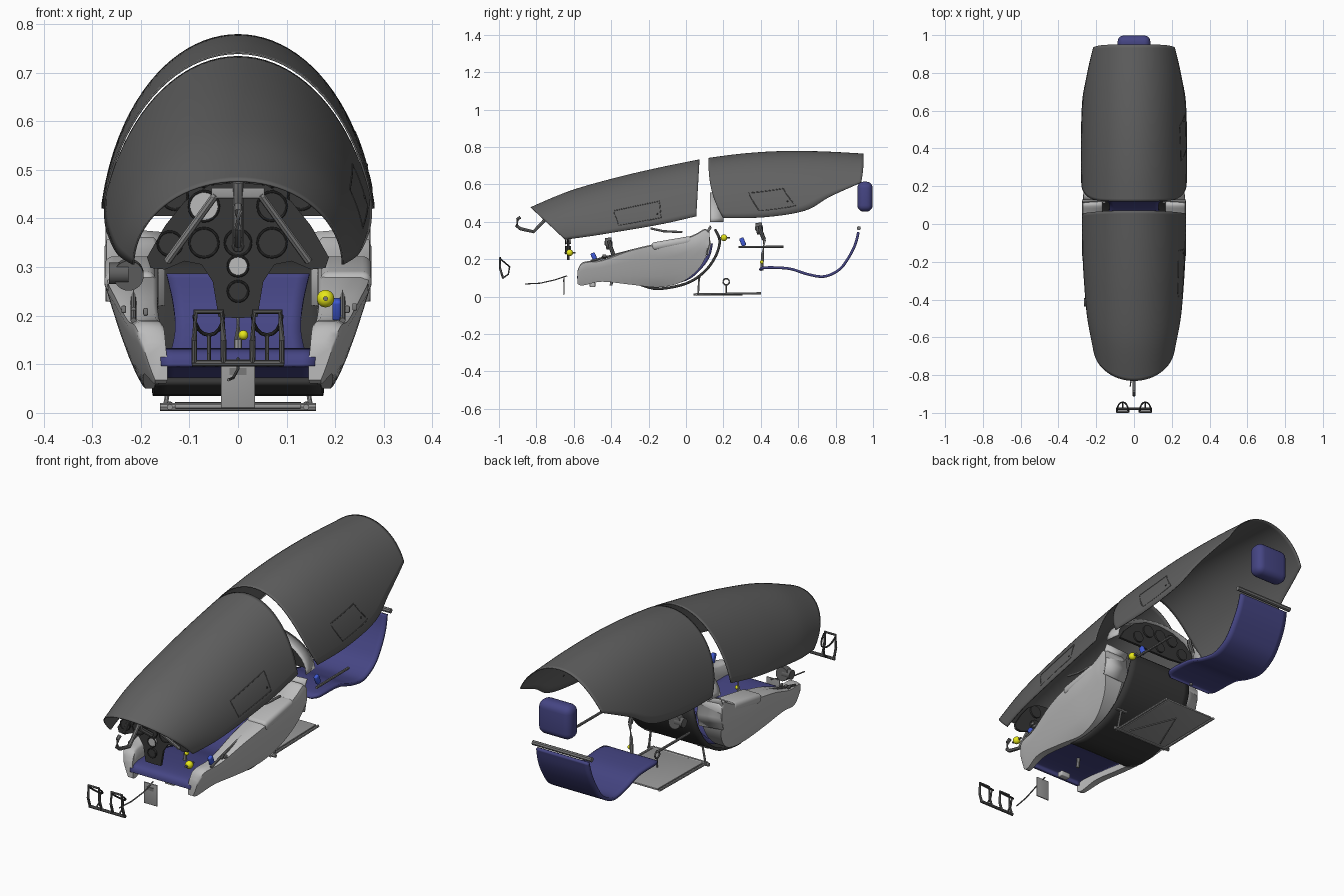
import bpy, bmesh, math
from mathutils import Vector

if "Cube" in bpy.data.objects:
    bpy.data.objects.remove(bpy.data.objects["Cube"])

def mat(name, r, g, b):
    m = bpy.data.materials.new(name)
    m.diffuse_color = (r, g, b, 1)
    m.use_nodes = True
    m.node_tree.nodes["Principled BSDF"].inputs["Base Color"].default_value = m.diffuse_color
    return m

DARK = mat("canopy_grey", .12, .12, .12)
BLACK = mat("black", .038, .038, .038)
LIGHT = mat("light_grey", .5, .5, .5)
METAL = mat("metal_grey", .32, .32, .32)
MID = mat("mid_grey", .19, .19, .19)
BLUE = mat("cushion_blue", .06, .06, .23)
YELLOW = mat("yellow", .8, .8, .01)
BRIGHT = mat("handle_blue", .05, .1, .65)

def finish(name, bm, m, angle=40):
    bmesh.ops.recalc_face_normals(bm, faces=bm.faces)
    me = bpy.data.meshes.new(name)
    bm.to_mesh(me)
    bm.free()
    ob = bpy.data.objects.new(name, me)
    bpy.context.collection.objects.link(ob)
    me.materials.append(m)
    bpy.ops.object.select_all(action='DESELECT')
    ob.select_set(True)
    bpy.context.view_layer.objects.active = ob
    bpy.ops.object.shade_smooth_by_angle(angle=math.radians(angle))
    return ob

def spline(rows, t):
    # Catmull-Rom through rows of numbers, t in 0..len-1
    i = min(int(t), len(rows) - 2)
    f = t - i
    p = [rows[max(0, min(len(rows) - 1, i + k))] for k in (-1, 0, 1, 2)]
    return [.5 * (2*b + (c-a)*f + (2*a-5*b+4*c-d)*f*f + (3*b-a-3*c+d)*f**3)
            for a, b, c, d in zip(*p)]

def grid(name, rings, m, closed=False, thick=0, angle=40):
    bm = bmesh.new()
    vs = [[bm.verts.new(p) for p in r] for r in rings]
    n = len(rings[0])
    for a, b in zip(vs, vs[1:]):
        for j in range(n if closed else n - 1):
            k = (j + 1) % n
            bm.faces.new((a[j], a[k], b[k], b[j]))
    if closed:
        bm.faces.new(vs[0])
        bm.faces.new(vs[-1])
    ob = finish(name, bm, m, angle)
    if thick:
        s = ob.modifiers.new("thickness", 'SOLIDIFY')
        s.thickness, s.offset = thick, 0
    return ob

def tube(name, pts, r, m, cyclic=False):
    rings = []
    pts = [Vector(p) for p in pts]
    n = len(pts)
    for i, p in enumerate(pts):
        if cyclic:
            d = pts[(i+1) % n] - pts[i-1]
        else:
            d = pts[min(i+1, n-1)] - pts[max(i-1, 0)]
        q = d.to_track_quat('Z', 'Y')
        k = 24 if r > .015 else 8
        rings.append([p + q @ Vector((r*math.cos(a*math.tau/k), r*math.sin(a*math.tau/k), 0)) for a in range(k)])
    if cyclic:
        rings.append(rings[0])
    return grid(name, rings, m, True)

def box(name, c, size, m, bevel=0, rx=0, seg=3):
    bm = bmesh.new()
    bmesh.ops.create_cube(bm, size=1)
    bmesh.ops.scale(bm, vec=size, verts=bm.verts)
    if bevel:
        bmesh.ops.bevel(bm, geom=bm.edges[:], offset=bevel, segments=seg, profile=.5, affect='EDGES')
    ob = finish(name, bm, m)
    ob.location = c
    ob.rotation_euler.x = rx
    return ob

def ball(name, c, r, m):
    bm = bmesh.new()
    bmesh.ops.create_uvsphere(bm, u_segments=20, v_segments=12, radius=r)
    finish(name, bm, m).location = c

# Canopies: elliptical sections between a crown line and a sill line
# row: crown y, crown z, sill y, sill z, ellipse centre z, half width
def canopy_point(rows, power, u, v):
    yt, zt, yb, zb, zc, w = spline(rows, u)
    amax = math.acos(max(0, min(1, (zb - zc) / (zt - zc))))
    a = amax * v
    z = zc + (zt - zc) * math.cos(a)
    f = min(1, max(0, (zt - z) / (zt - zb)))
    return Vector((w * math.sin(a), yt + (yb - yt) * f ** power, z))

FRONT = [(-.83, .477, -.647, .305, .305, .215), (-.62, .564, -.5, .325, .305, .246),
         (-.38, .633, -.3, .358, .303, .267), (-.15, .687, -.12, .39, .3, .28),
         (.072, .732, .055, .43, .3, .287)]
REAR = [(.12, .74, .2, .42, .33, .284), (.3, .763, .42, .425, .34, .285),
        (.5, .776, .636, .46, .35, .283), (.72, .775, .77, .535, .37, .276),
        (.95, .763, .936, .61, .4, .262)]
for nm, rows, pw, (u0, u1, v0, v1) in (("front", FRONT, 1, (1.75, 2.95, .74, .93)),
                                       ("rear", REAR, 2.5, (1.0, 1.9, .76, .94))):
    rings = []
    for i in range(33):
        r = [canopy_point(rows, pw, i / 8, j / 20) for j in range(21)]
        rings.append([Vector((-p.x, p.y, p.z)) for p in r[:0:-1]] + r)
    grid(nm + "_canopy", rings, DARK, thick=.004)
    # sliding window outline and small knob on the right side only
    path = []
    for (a, b), (c, d) in (((u0, v0), (u1, v0)), ((u1, v0), (u1, v1)), ((u1, v1), (u0, v1)), ((u0, v1), (u0, v0))):
        path += [canopy_point(rows, pw, a + (c-a)*k/6, b + (d-b)*k/6) for k in range(6)]
    tube(nm + "_window_frame", [p + Vector((.001, 0, 0)) for p in path], .0025, DARK, True)
    ball(nm + "_window_knob", canopy_point(rows, pw, u1 - .1, v1 - .05), .005, BLACK)

# Front cockpit side consoles; row: y, top z, bottom z, width factor
TUB = [(-.58, .14, .068, .84), (-.55, .185, .06, .87), (-.45, .197, .08, .92), (-.3, .25, .065, .97),
       (-.15, .285, .05, 1), (-.03, .305, .075, 1), (.05, .335, .13, 1), (.1, .362, .2, 1), (.125, .345, .29, 1)]
def outer(z):
    return .19 + .085 * min(1, max(0, (z - .05) / .22)) ** .75
for s in (-1, 1):
    side = "right" if s > 0 else "left"
    rings = []
    for i in range(41):
        y, zt, zb, k = spline(TUB, i / 5)
        h, xi = zt - zb, .163 * min(1, k + .05)
        prof = [(xi, zb), (xi, zb + h*.5), (xi + .003, zt - .008), (xi + .012, zt)]
        prof += [(outer(zt)*k - .02, zt), (outer(zt)*k - .005, zt - .006)]
        prof += [(outer(zb + h*f)*k, zb + h*f) for f in (.85, .65, .45, .25, .1, 0)]
        rings.append([(s*x, y, z) for x, z in prof])
    grid(side + "_console", rings, LIGHT, True, angle=50)
    box(side + "_armrest", (s*.222, -.075, .285), (.106, .22, .044), LIGHT, .019, .17, 4)
    # control rods along the sill
    for nm, dy, dz in (("front", 0, 0), ("rear", .79, .075)):
        tube(f"{nm}_{side}_rod", [(s*.215, -.51+dy, .19+dz), (s*.215, -.27+dy, .192 + dz + (.06 if dy == 0 else 0))], .006, MID)
for nm, dy, dz in (("front", 0, 0), ("rear", .825, .08)):
    ball(nm + "_release_knob", (.18, -.622+dy, .235+dz), .018, YELLOW)
    tube(nm + "_release_rod", [(.18, -.65+dy, .235+dz), (.18, -.59+dy, .235+dz)], .005, MID)
    box(nm + "_airbrake_handle", (.203, -.492+dy-.03*(dy > 0), .218+dz-.005), (.018, .025, .045), BRIGHT, .006, .4)
    # black air vent on the left
    oy = dy - .02 * (dy > 0)
    tube(nm + "_vent", [(-.225, -.43+oy, .282+dz), (-.225, -.395+oy, .287+dz)], .031, DARK)
    tube(nm + "_vent_stem", [(-.265, -.415+oy, .287+dz), (-.225, -.415+oy, .287+dz)], .022, DARK)
    # control stick with grip and yellow trim trigger
    o = Vector((0, dy-.02*(dy > 0), dz-.02))
    tube(nm + "_stick", [o+Vector(p) for p in ((0, -.4, .08), (0, -.395, .17), (0, -.385, .24), (0, -.41, .29))], .008, METAL)
    tube(nm + "_stick_grip", [o+Vector(p) for p in ((0, -.388, .245), (0, -.405, .29), (0, -.412, .32))], .011, DARK)
    ball(nm + "_trim_trigger", o+Vector((.011, -.4, .125 if dy else .18)), .01, YELLOW)
tube("sill_lever", [(.235, -.19, .365), (.235, -.12, .35), (.235, -.02, .345)], .006, METAL)
for x, z in ((-.235, .235), (-.215, .232), (-.19, .23), (.225, .235), (.24, .24)):
    box("console_switch", (x, -.46 + abs(x)*.1, z - .022), (.01, .02, .015), MID, .003)

def sheet(name, rows, m, thick):
    rings = []
    n = (len(rows) - 1) * 5
    for i in range(n + 1):
        y, z, w = spline(rows, i / 5)
        rings.append([(w*(j/6 - 1), y, z) for j in range(13)])
    return grid(name, rings, m, thick=thick, angle=60)

# Seats: blue cushions, black front shell
sheet("front_seat", [(-.575, .095, .158), (-.56, .12, .16), (-.47, .122, .16), (-.3, .1, .158), (-.15, .065, .155),
                     (0, .095, .145), (.08, .16, .13), (.12, .22, .133), (.135, .285, .147)], BLUE, .018)
sheet("front_seat_shell", [(-.25, .066, .17), (-.15, .042, .175), (0, .07, .178), (.1, .135, .18),
                           (.16, .22, .178), (.18, .3, .17), (.155, .36, .14)], BLACK, .014)
sheet("rear_seat", [(.395, .14, .11), (.42, .155, .14), (.55, .15, .14), (.65, .12, .14), (.74, .108, .14),
                    (.82, .145, .14), (.87, .21, .14), (.905, .28, .138), (.922, .345, .135)], BLUE, .014)
tube("rear_seat_bar", [(-.155, .924, .366), (.155, .924, .366)], .011, MID)
box("headrest", (0, .957, .535), (.174, .082, .16), BLUE, .034, 0, 5)

# Instrument panels from mirrored half outlines
def panel(name, half, y, m, depth=.012):
    pts = half + [(-x, z) for x, z in half[::-1] if x > 0]
    bm = bmesh.new()
    f = bm.faces.new([bm.verts.new((x, y, z)) for x, z in pts])
    g = bmesh.ops.extrude_face_region(bm, geom=[f])
    bmesh.ops.translate(bm, vec=(0, depth, 0), verts=[v for v in g["geom"] if isinstance(v, bmesh.types.BMVert)])
    return finish(name, bm, m)

def gauge(c, r, m):
    x, y, z = c
    tube("gauge", [(x, y - .01, z), (x, y + .02, z)], r, m)
    tube("gauge_rim", [(x + r*math.cos(t*math.pi/10), y - .01, z + r*math.sin(t*math.pi/10)) for t in range(20)], .0025, BLACK, True)

panel("front_panel", [(0, .475), (.06, .468), (.11, .435), (.15, .385), (.187, .32), (.18, .298), (.15, .295),
                      (.11, .312), (.075, .305), (.052, .27), (.04, .197), (0, .195)], -.635, BLACK)
for x, z, r in ((.07, .425, .03), (0, .35, .027), (.07, .35, .03), (-.07, .35, .03), (-.14, .348, .025),
                (0, .302, .021), (0, .25, .021), (-.07, .425, .031)):
    gauge((x, -.635, z), r, LIGHT if (x, z) in ((-.07, .425), (0, .302)) else BLACK)
panel("rear_panel", [(0, .55), (.08, .54), (.15, .51), (.21, .45), (.235, .405), (.12, .405), (.06, .4), (0, .4)], .17, BLACK)
for x, z, r in ((-.07, .495, .03), (0, .495, .03), (.07, .495, .03), (-.13, .445, .027), (.13, .445, .027), (0, .435, .024)):
    gauge((x, .17, z), r, BLACK)
# rear coaming: light arch under the canopy front
rings = []
for y, k in ((.128, 1), (.15, .995), (.2, .97)):
    rings.append([(.268*k*math.cos(t*math.pi/24), y, .4 + .155*k*math.sin(t*math.pi/24)) for t in range(25)])
grid("rear_coaming", rings, LIGHT, thick=.006)
# bulkhead tops beside the front seat
for s in (-1, 1):
    grid("pillar", [[(s*.272, y, z), (s*.15, y + .005, z - .01)] for y, z in ((.11, .23), (.125, .29), (.115, .355), (.13, .38))], LIGHT, thick=.006)

# Nose bracket: top plate, struts and towing hook
box("bracket_plate", (0, -.72, .452), (.11, .06, .022), METAL, .004)
tube("bracket_post", [(0, -.75, .475), (0, -.73, .4), (0, -.65, .34)], .012, MID)
for s in (-1, 1):
    tube("bracket_strut", [(s*.045, -.745, .45), (s*.145, -.645, .312)], .008, METAL)
tube("nose_hook", [(0, -.885, .425), (0, -.9, .415), (0, -.905, .378), (0, -.885, .363), (0, -.815, .347), (0, -.755, .41), (0, -.72, .45)], .009, MID)

# Front pedals with heel loops, cable and mounting plate
for s in (-1, 1):
    cx = s * .06
    tube("pedal_frame", [(cx-.03, -.978, .1), (cx-.03, -.994, .15), (cx-.027, -.994, .208), (cx+.027, -.994, .208), (cx+.03, -.994, .15), (cx+.03, -.978, .1)], .006, DARK)
    tube("pedal_strap", [(cx + .03*math.cos(t*math.pi/8), -.99 + .047*math.sin(t*math.pi/8), .2 - .04*math.sin(t*math.pi/8)) for t in range(9)], .004, BLACK)
    tube("pedal_stay", [(cx, -.943, .16), (cx, -.95, .12), (cx, -.978, .1)], .004, DARK)
tube("pedal_bar", [(-.095, -.978, .102), (.095, -.978, .102)], .007, DARK)
tube("pedal_cable", [(-.02, -.86, .068), (-.01, -.78, .072), (0, -.7, .09), (0, -.635, .112)], .003, MID)
box("pedal_plate", (0, -.653, .06), (.07, .006, .1), METAL, .002)
box("plate_slot", (0, -.657, .085), (.035, .003, .015), MID)
box("tub_foot", (0, -.5, .063), (.05, .03, .025), LIGHT, .004)

# Rear floor plate with rails, posts and ring
box("rear_floor", (0, .22, .016), (.26, .36, .008), METAL, .002, .015)
for s in (-1, 1):
    tube("floor_rail", [(s*.14, .04, .012), (s*.14, .4, .018)], .006, METAL)
    tube("rear_pedal_post", [(s*.15, .065, .01), (s*.135, .07, .105)], .005, METAL)
    tube("rear_pedal_bar", [(s*.11, .07, .105), (s*.165, .07, .105)], .008, MID)
tube("floor_cross_bar", [(-.16, .055, .012), (.16, .055, .012)], .008, METAL)
tube("floor_ring", [(0, .215 + .017*math.cos(t*math.pi/8), .08 + .017*math.sin(t*math.pi/8)) for t in range(16)], .004, MID, True)
tube("ring_stem", [(0, .215, .02), (0, .215, .063)], .004, MID)
tube("floor_brace", [(-.09, .08, .008), (0, .3, .01), (.09, .08, .008)], .003, MID)
